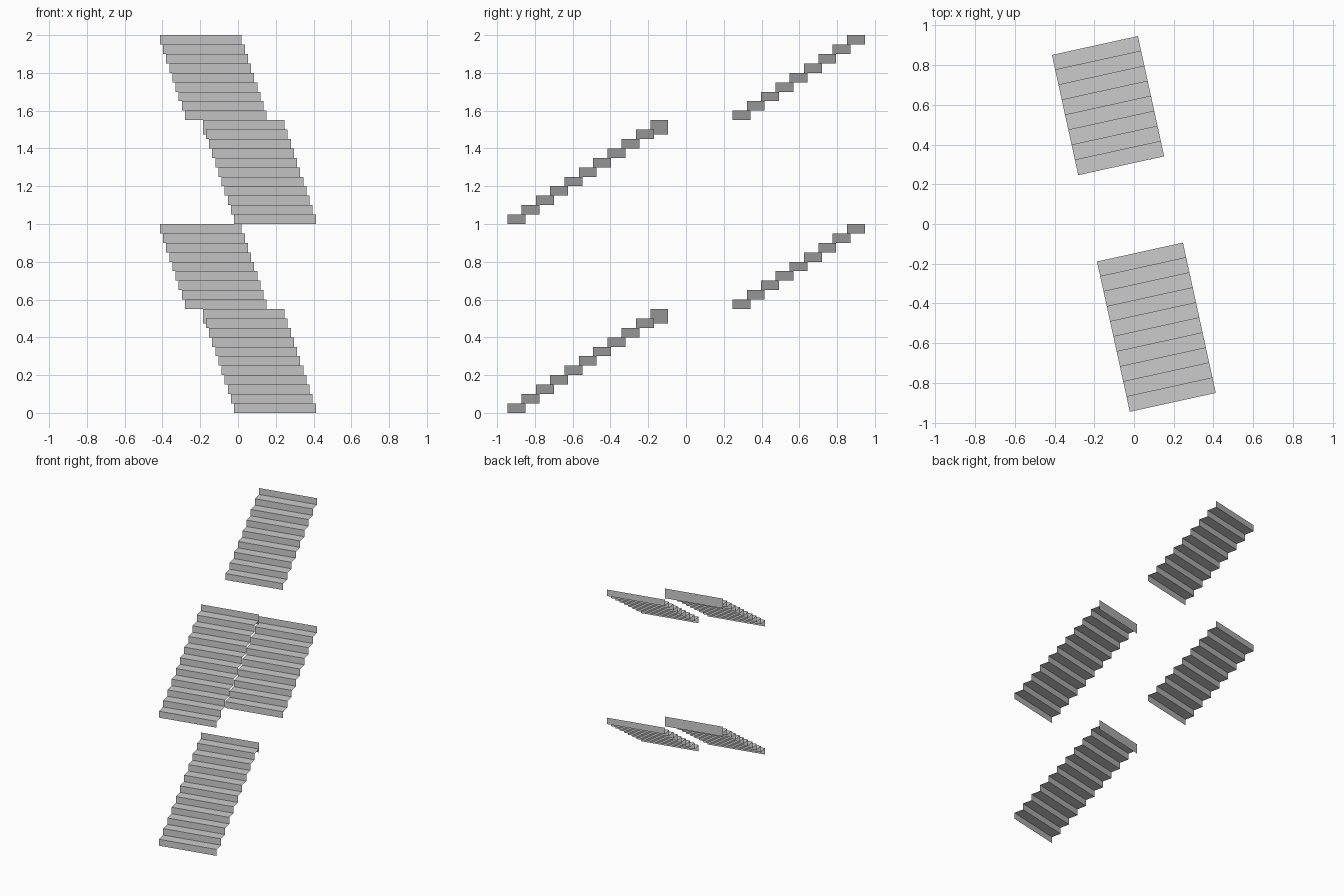
import bpy
import bmesh
from mathutils import Vector

cube = bpy.data.objects.get("Cube")
if cube:
    bpy.data.objects.remove(cube, do_unlink=True)

# One plain concrete grey
GREY = (0.6, 0.6, 0.6, 1.0)
concrete = bpy.data.materials.new("concrete_grey")
concrete.use_nodes = True
concrete.diffuse_color = GREY
concrete.node_tree.nodes["Principled BSDF"].inputs["Base Color"].default_value = GREY

ACROSS = Vector((0.433, 0.095, 0))      # full width of a step
RUN = Vector((-0.01655, 0.0757, 0))     # one tread forward
RISE = Vector((0, 0, 0.05))             # one riser up
FLOOR_HEIGHT = 1.0


def stair_flight(name, start, risers, lip=0.0):
    """Folded sheet of risers and treads; lip hangs below the last riser."""
    bm = bmesh.new()

    def edge(p):
        return bm.verts.new(p), bm.verts.new(p + ACROSS)

    def strip(a, b):
        bm.faces.new((a[0], a[1], b[1], b[0]))

    p = Vector(start)
    low = edge(p)
    for i in range(risers):
        high = edge(p + RISE)
        strip(low, high)                # riser
        if i < risers - 1:
            p = p + RISE + RUN
            tread_end = edge(p)
            strip(high, tread_end)      # tread
            low = tread_end
    if lip:
        strip(edge(p - Vector((0, 0, lip))), low)

    mesh = bpy.data.meshes.new(name)
    bm.to_mesh(mesh)
    bm.free()
    mesh.materials.append(concrete)
    obj = bpy.data.objects.new(name, mesh)
    bpy.context.collection.objects.link(obj)


# Two storeys, each with a lower and an upper flight
for storey, label in enumerate(("ground", "first")):
    z = storey * FLOOR_HEIGHT
    stair_flight(label + "_lower_flight", (-0.021, -0.946, z), 11, lip=0.026)
    stair_flight(label + "_upper_flight", (-0.281, 0.246, z + 0.55), 9)
